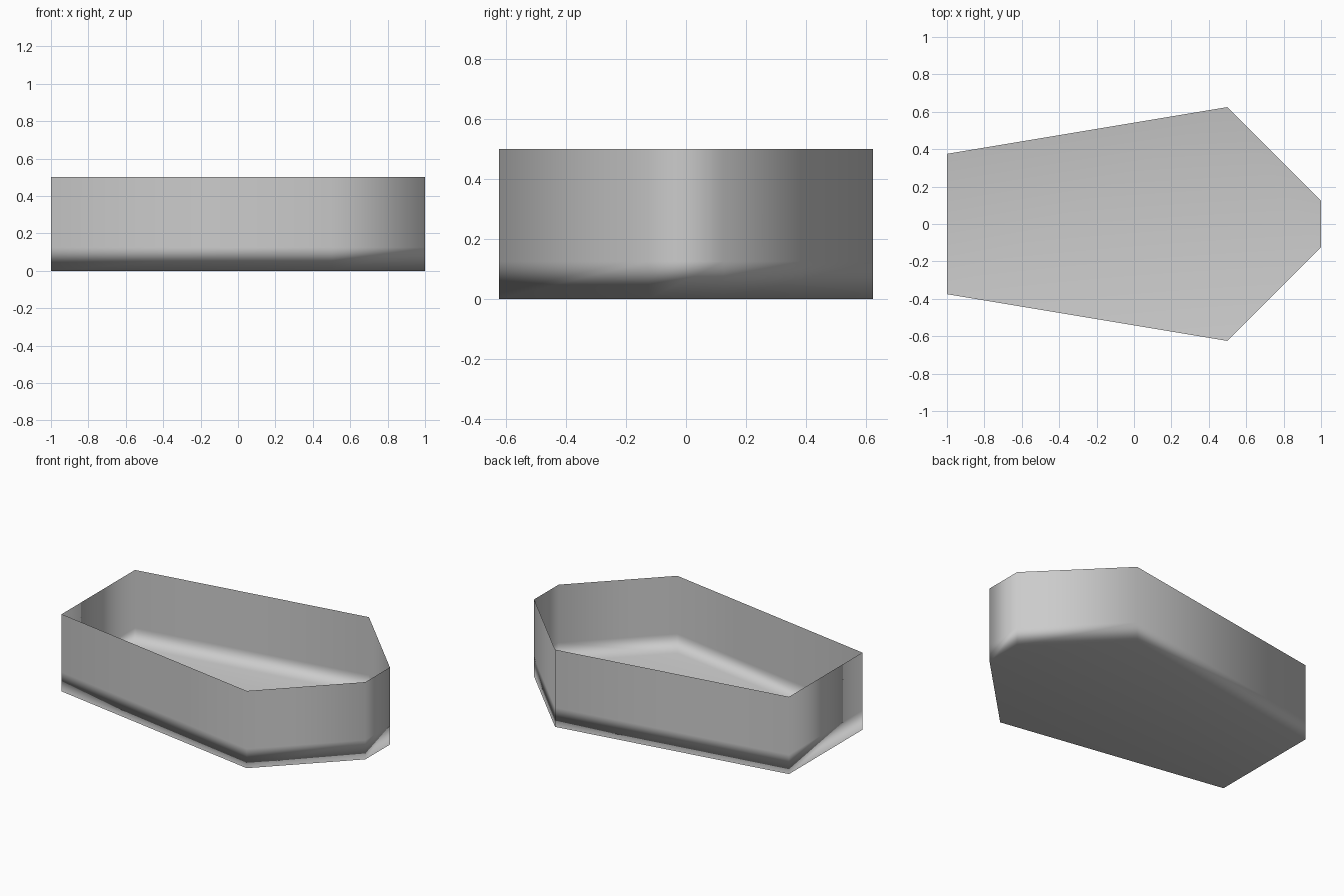
import bpy
import bmesh

default = bpy.data.objects.get("Cube")
if default:
    bpy.data.objects.remove(default, do_unlink=True)

# Plain grey material
grey = bpy.data.materials.new("plain grey")
grey.use_nodes = True
colour = (0.6, 0.6, 0.6, 1)
grey.diffuse_color = colour
grey.node_tree.nodes["Principled BSDF"].inputs["Base Color"].default_value = colour

# Half outline of the six-sided tray, mirrored across the x axis
half = [(-1, 0.375), (0.5, 0.625), (1, 0.125)]
outline = [(x, -y) for x, y in half] + half[::-1]
levels = [0, 0.125, 0.5]

# Thin open box: floor, low wall band and upper wall
bm = bmesh.new()
rings = [[bm.verts.new((x, y, z)) for x, y in outline] for z in levels]
bm.faces.new(rings[0][::-1])
for low, high in zip(rings, rings[1:]):
    for i in range(len(outline)):
        j = (i + 1) % len(outline)
        bm.faces.new((low[i], low[j], high[j], high[i]))
for face in bm.faces:
    face.smooth = True

mesh = bpy.data.meshes.new("open_tray")
bm.to_mesh(mesh)
bm.free()
mesh.materials.append(grey)
tray = bpy.data.objects.new("open_tray", mesh)
bpy.context.collection.objects.link(tray)

# Large faces lead the smooth shading
weighted = tray.modifiers.new("soft_shading", 'WEIGHTED_NORMAL')
weighted.mode = 'FACE_AREA'
weighted.keep_sharp = False
